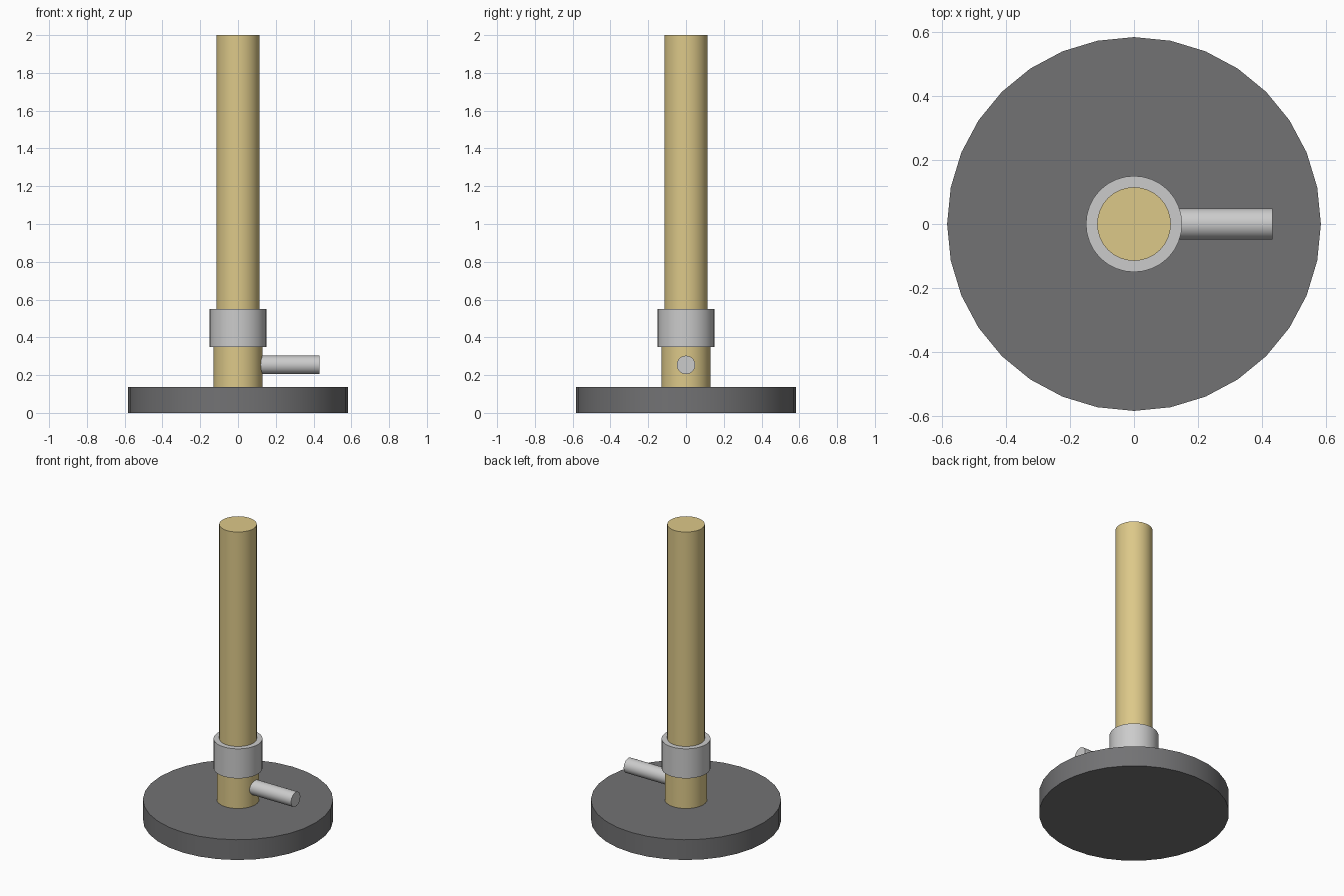
import bpy, math

if "Cube" in bpy.data.objects:
    bpy.data.objects.remove(bpy.data.objects["Cube"])


def material(name, color):
    mat = bpy.data.materials.new(name)
    mat.diffuse_color = (*color, 1.0)
    mat.use_nodes = True
    mat.node_tree.nodes["Principled BSDF"].inputs["Base Color"].default_value = mat.diffuse_color
    return mat


def upright(name, radius, z0, z1, mat=None):
    bpy.ops.mesh.primitive_cylinder_add(vertices=32, radius=radius, depth=z1 - z0,
                                        location=(0, 0, (z0 + z1) / 2))
    return finish(name, mat)


def finish(name, mat):
    obj = bpy.context.object
    obj.name = name
    if mat:
        obj.data.materials.append(mat)
    bpy.ops.object.shade_smooth_by_angle(angle=math.radians(40))
    return obj


brass = material("brass", (0.72, 0.58, 0.25))
iron = material("dark_iron", (0.17, 0.17, 0.175))

# Heavy round foot
upright("base", 0.583, 0.0, 0.137, iron)

# Brass body: gas inlet block and burner tube
upright("lower_barrel", 0.13, 0.137, 0.35, brass)
upright("burner_tube", 0.115, 0.55, 2.0, brass)

# Air regulating collar
upright("air_collar", 0.15, 0.35, 0.55)

# Gas inlet nozzle on the right side
x0, x1 = 0.10, 0.432
bpy.ops.mesh.primitive_cylinder_add(vertices=32, radius=0.049, depth=x1 - x0,
                                    location=((x0 + x1) / 2, 0, 0.254),
                                    rotation=(0, math.pi / 2, 0))
finish("gas_inlet", None)
